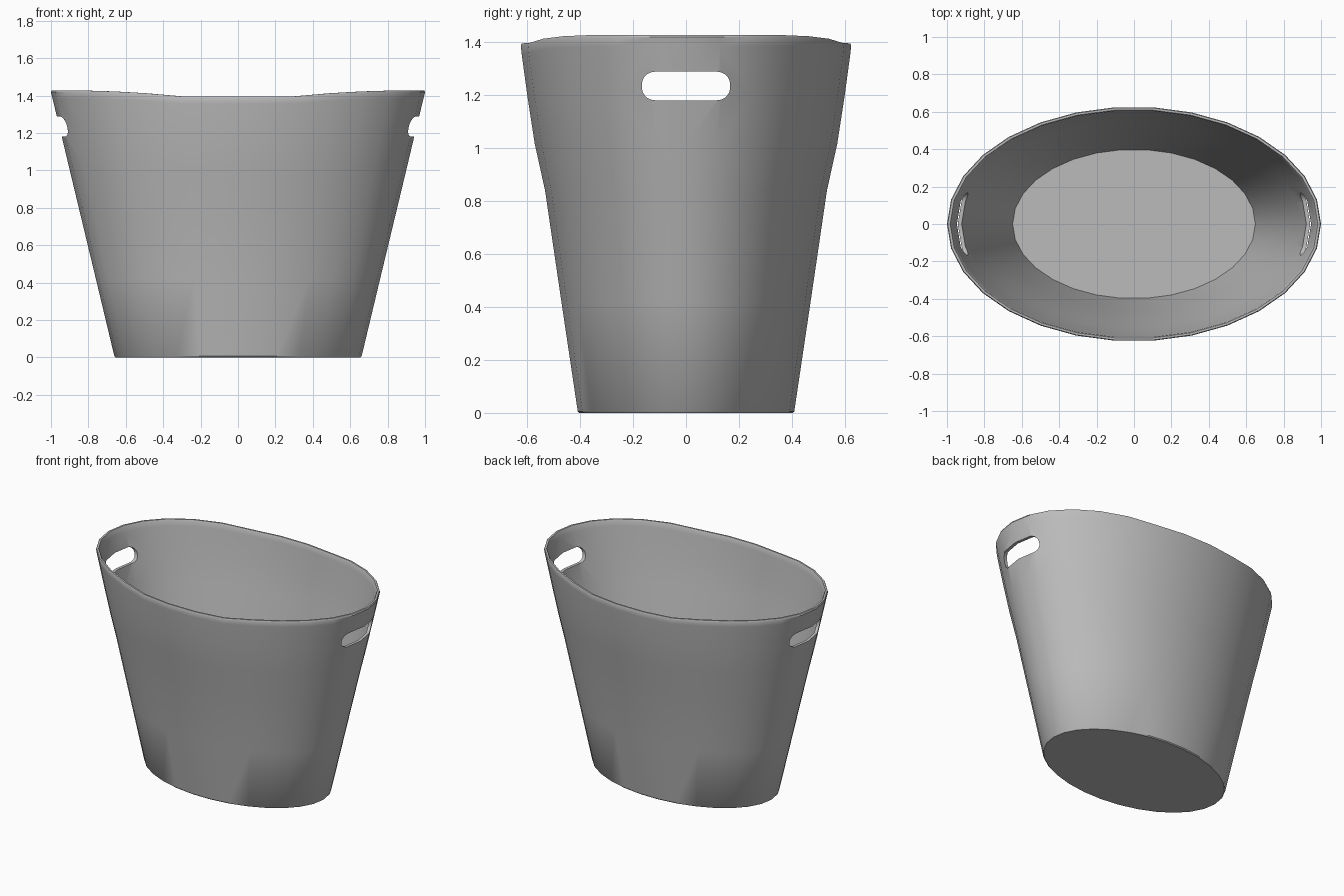
import bpy, bmesh, math

if "Cube" in bpy.data.objects:
    bpy.data.objects.remove(bpy.data.objects["Cube"], do_unlink=True)

SIDES = 30

# Plain grey plastic
grey = bpy.data.materials.new("grey plastic")
grey.use_nodes = True
grey.diffuse_color = (0.5, 0.5, 0.5, 1)
grey.node_tree.nodes["Principled BSDF"].inputs["Base Color"].default_value = (0.5, 0.5, 0.5, 1)


def make_object(name, bm):
    bmesh.ops.recalc_face_normals(bm, faces=bm.faces)
    mesh = bpy.data.meshes.new(name)
    bm.to_mesh(mesh)
    bm.free()
    mesh.materials.append(grey)
    obj = bpy.data.objects.new(name, mesh)
    bpy.context.scene.collection.objects.link(obj)
    return obj


def rim_dip(c):
    """The rim sinks toward the front and back, staying high at the ends."""
    t = min(max((abs(c) - 0.3) / 0.62, 0), 1)
    return -0.032 * (1 - t * (2 - t))


# Wall section: half length, half width, height, share of the rim dip
section = [
    (0.655, 0.405, 0.0, 0), (0.661, 0.411, 0.006, 0),
    (0.76, 0.473, 0.42, 0), (0.861, 0.535, 0.84, 0),
    (0.903, 0.574, 1.015, 0), (0.946, 0.602, 1.196, 0),
    (0.992, 0.624, 1.385, 0.9), (1.0, 0.627, 1.418, 1),
    (0.996, 0.623, 1.427, 1), (0.983, 0.612, 1.427, 1),
    (0.978, 0.607, 1.418, 1), (0.970, 0.604, 1.385, 0.9),
    (0.925, 0.583, 1.196, 0), (0.883, 0.556, 1.015, 0),
    (0.843, 0.518, 0.84, 0), (0.746, 0.459, 0.42, 0),
    (0.649, 0.399, 0.015, 0),
]

# Oval tub: rings up the outside, over the rim and down the inside
bm = bmesh.new()
rings = []
for a, b, z, dip in section:
    ring = []
    for k in range(SIDES):
        c, s = math.cos(math.tau * k / SIDES), math.sin(math.tau * k / SIDES)
        ring.append(bm.verts.new((a * c, b * s, z + dip * rim_dip(c))))
    rings.append(ring)
for low, high in zip(rings, rings[1:]):
    for k in range(SIDES):
        n = (k + 1) % SIDES
        bm.faces.new((low[k], low[n], high[n], high[k]))
bm.faces.new(rings[0])
bm.faces.new(rings[-1])
tub = make_object("tub", bm)

# Handle slot cutter: rounded bar running through both ends
bm = bmesh.new()
radius, half_width, bottom, top = 0.05, 0.167, 1.18, 1.288
outline = []
for sy, sz, start in ((1, 1, 0), (-1, 1, 90), (-1, -1, 180), (1, -1, 270)):
    for step in range(6):
        ang = math.radians(start + step * 18)
        cz = top - radius if sz > 0 else bottom + radius
        outline.append((sy * (half_width - radius) + radius * math.cos(ang),
                        cz + radius * math.sin(ang)))
bar = bm.faces.new([bm.verts.new((-1.2, y, z)) for y, z in outline])
grown = bmesh.ops.extrude_face_region(bm, geom=[bar])["geom"]
bmesh.ops.translate(bm, vec=(2.4, 0, 0),
                    verts=[v for v in grown if isinstance(v, bmesh.types.BMVert)])
cutter = make_object("handle_slot_cutter", bm)
cutter.hide_render = True
cutter.hide_set(True)

cut = tub.modifiers.new("handle slots", 'BOOLEAN')
cut.operation = 'DIFFERENCE'
cut.solver = 'EXACT'
cut.object = cutter

# Smooth walls with crisp rim, base and slot edges
bpy.ops.object.select_all(action='DESELECT')
tub.select_set(True)
bpy.context.view_layer.objects.active = tub
bpy.ops.object.modifier_apply(modifier=cut.name)
bpy.data.objects.remove(cutter, do_unlink=True)
bpy.ops.object.shade_smooth_by_angle(angle=math.radians(35))
